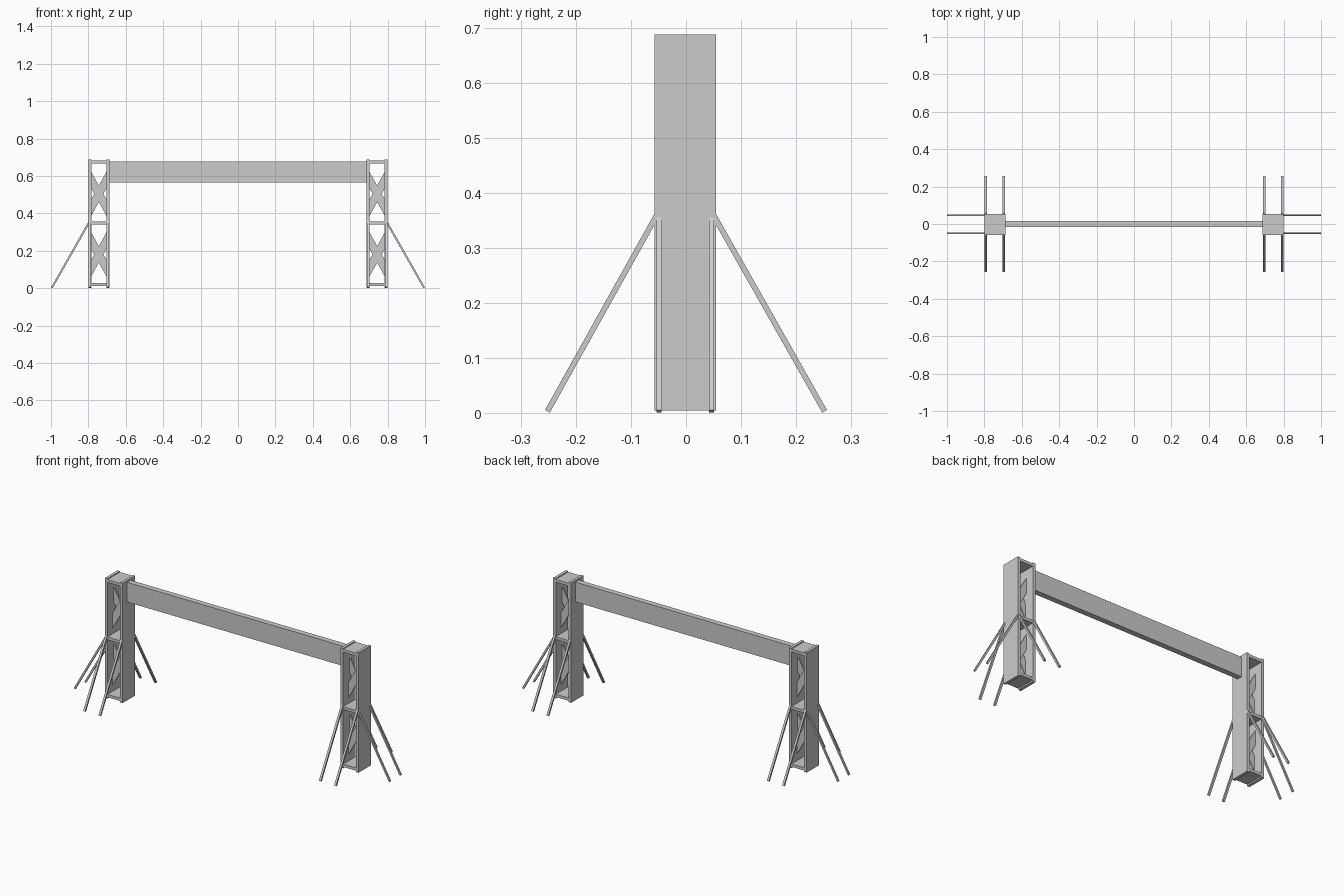
import bpy, bmesh
from mathutils import Vector

if "Cube" in bpy.data.objects:
    bpy.data.objects.remove(bpy.data.objects["Cube"])

TX, CY = 0.744, -0.0015          # tower centre in x, slight y offset
IN = 0.040                       # half of the clear width between side plates


def make(name, verts, faces):
    me = bpy.data.meshes.new(name)
    me.from_pydata(verts, [], faces)
    bm = bmesh.new()
    bm.from_mesh(me)
    bmesh.ops.recalc_face_normals(bm, faces=bm.faces)
    bm.to_mesh(me)
    bm.free()
    ob = bpy.data.objects.new(name, me)
    bpy.context.collection.objects.link(ob)
    return ob


def prism(name, a, b):
    """Solid between two matching four-point loops."""
    faces = [(0, 1, 2, 3), (7, 6, 5, 4)]
    faces += [(i, i + 4, (i + 1) % 4 + 4, (i + 1) % 4) for i in range(4)]
    return make(name, [tuple(v) for v in a + b], faces)


def box(name, x0, x1, y0, y1, z0, z1):
    loop = [(x0, y0), (x1, y0), (x1, y1), (x0, y1)]
    return prism(name, [(x, y, z0) for x, y in loop], [(x, y, z1) for x, y in loop])


def bar(name, p, q, side, w, d):
    """Square-cut bar from p to q; w across the side axis, d in the other."""
    p, q, s = Vector(p), Vector(q), Vector(side)
    n = (q - p).normalized().cross(s).normalized()
    c = [s * (i * w / 2) + n * (j * d / 2) for i, j in ((-1, -1), (1, -1), (1, 1), (-1, 1))]
    return prism(name, [p + v for v in c], [q + v for v in c])


def brace(name, cx, cz, rise, y0, y1):
    """Diagonal flat brace with vertical ends held by the side plates."""
    v, e = 0.044, IN + 0.003
    loop = [(cx - e, cz - rise - v), (cx + e, cz + rise - v),
            (cx + e, cz + rise + v), (cx - e, cz - rise + v)]
    return prism(name, [(x, y0, z) for x, z in loop], [(x, y1, z) for x, z in loop])


# main beam
box("beam", -TX + 0.05, TX - 0.05, -0.017, 0.015, 0.565, 0.678)

for s, tag in ((-1, "left"), (1, "right")):
    cx = s * TX
    y0, y1 = CY - 0.056, CY + 0.056
    # side plates
    for k in (-1, 1):
        xs = sorted((cx + k * IN, cx + k * 0.056))
        box(tag + "_side_plate", *xs, y0, y1, 0.004, 0.688)
    # horizontal plates
    for z0, z1 in ((0.012, 0.028), (0.340, 0.356), (0.667, 0.683)):
        box(tag + "_shelf_plate", cx - IN, cx + IN, y0, y1, z0, z1)
    # crossed braces
    for cz in (0.181, 0.505):
        brace(tag + "_brace_rising", cx, cz, 0.078, CY - 0.008, CY)
        brace(tag + "_brace_falling", cx, cz, -0.078, CY, CY + 0.008)
    for k in (-1, 1):
        # outward struts
        y = CY + k * 0.048
        bar(tag + "_outer_strut", (s * 0.995, y, 0.003), (s * 0.794, y, 0.356),
            (0, 1, 0), 0.009, 0.010)
        # front and back struts
        for j in (-1, 1):
            x = cx + j * 0.048
            bar(tag + "_side_strut", (x, k * 0.252, 0.003), (x, CY + k * 0.052, 0.359),
                (1, 0, 0), 0.012, 0.010)
